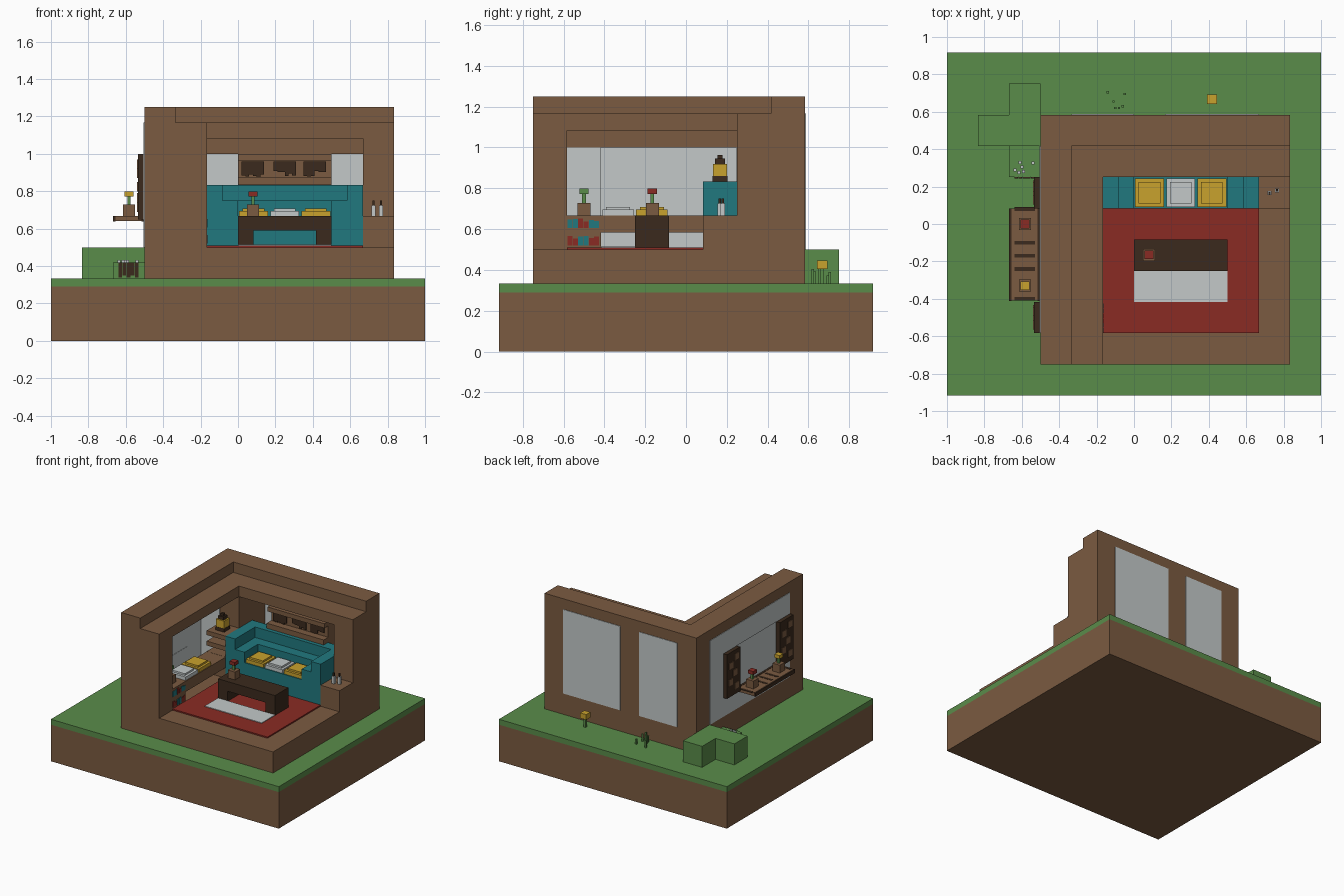
import bpy, bmesh, random
from mathutils import Matrix, Vector

random.seed(4)
cube = bpy.data.objects.get("Cube")
if cube:
    bpy.data.objects.remove(cube, do_unlink=True)


def material(name, hex_code):
    rgb = [int(hex_code[i:i + 2], 16) / 255 for i in (0, 2, 4)]
    lin = [c / 12.92 if c <= 0.04045 else ((c + 0.055) / 1.055) ** 2.4 for c in rgb]
    m = bpy.data.materials.new(name)
    m.use_nodes = True
    m.diffuse_color = (*lin, 1)
    m.node_tree.nodes["Principled BSDF"].inputs["Base Color"].default_value = (*lin, 1)
    return m


WOOD = material("wood_brown", "7b5b41")
DARK = material("dark_wood", "3b2a1d")
GRASS = material("grass_green", "5a8c4a")
TEAL = material("sofa_teal", "21797f")
RED = material("carpet_red", "8a2b24")
PALE = material("pale_grey", "c3c9c9")
GOLD = material("cushion_gold", "c9a22d")
PALE.use_backface_culling = True


def boxes(name, mat, *extents):
    """One object made of boxes given as (x0, x1, y0, y1, z0, z1)."""
    bm = bmesh.new()
    for x0, x1, y0, y1, z0, z1 in extents:
        size = Matrix.Diagonal((x1 - x0, y1 - y0, z1 - z0, 1))
        centre = Vector(((x0 + x1) / 2, (y0 + y1) / 2, (z0 + z1) / 2))
        bmesh.ops.create_cube(bm, size=1, matrix=Matrix.Translation(centre) @ size)
    return finish(name, mat, bm)


def finish(name, mat, bm):
    mesh = bpy.data.meshes.new(name)
    bm.to_mesh(mesh)
    bm.free()
    mesh.materials.append(mat)
    obj = bpy.data.objects.new(name, mesh)
    bpy.context.collection.objects.link(obj)
    return obj


def block(x, y, z0, z1, r):
    return (x - r, x + r, y - r, y + r, z0, z1)


def potted_flower(name, mat, x, y, z):
    boxes(name + "_pot", WOOD, block(x, y, z, z + .062, .032))
    boxes(name + "_stem", GRASS, block(x, y, z + .062, z + .105, .009))
    boxes(name + "_bloom", mat, block(x, y, z + .105, z + .132, .023))


def cushion(name, mat, x, y, z):
    boxes(name, mat, block(x, y, z, z + .028, .077), block(x, y, z + .028, z + .042, .058))


# Ground
boxes("earth", WOOD, (-1, 1, -.917, .917, 0, .29))
boxes("lawn", GRASS, (-1, 1, -.917, .917, .29, .333))

# Room shell: floor, outer walls with window holes, stepped inner walls
boxes("room_floor", WOOD, (-.5, .833, -.75, .583, .333, .5))
boxes("left_wall", WOOD,
      (-.5, -.333, -.75, -.583, .5, 1.25),
      (-.5, -.333, .25, .583, .5, 1.25),
      (-.5, -.333, -.583, .25, 1.0, 1.25))
boxes("back_wall", WOOD,
      (-.333, -.167, .417, .583, .5, 1.25),
      (0, .5, .417, .583, .5, 1.25),
      (.667, .833, .417, .583, .5, 1.25),
      (-.167, 0, .417, .583, 1.0, 1.25),
      (.5, .667, .417, .583, 1.0, 1.25))
boxes("inner_frame", WOOD,
      (-.333, -.167, -.75, -.583, .5, 1.167),
      (-.333, -.167, .25, .417, .5, 1.167),
      (.667, .833, .25, .417, .5, 1.167),
      (-.333, -.167, -.583, .25, 1.083, 1.167),
      (-.167, .667, .25, .417, 1.083, 1.167))

# Window glass
boxes("back_glass", PALE,
      (.167, .667, .578, .587, .5, 1.167), (-.333, 0, .578, .587, .5, 1.167))
boxes("left_glass", PALE,
      (-.504, -.496, -.583, .417, 1.0, 1.167),
      (-.504, -.496, -.583, .417, .5, .667),
      (-.504, -.496, -.583, -.417, .667, 1.0),
      (-.504, -.496, .083, .417, .667, 1.0),
      (-.5, -.335, -.583, -.417, .5, 1.0),
      (-.5, -.333, .244, .25, .5, 1.0))
bm = bmesh.new()
bm.faces.new([bm.verts.new(p) for p in (
    (-.498, -.417, .667), (-.498, .083, .667), (-.498, .083, 1), (-.498, -.417, 1))])
finish("left_window_pane", PALE, bm)

# Shutters and flower shelf outside the left window
for name, y in (("front", -.583), ("rear", .083)):
    boxes(name + "_shutter", DARK, (-.535, -.5, y, y + .167, .65, 1.0))
    boxes(name + "_shutter_patches", WOOD, *[
        (-.539, -.534, y + a, y + a + .05, z, z + .05)
        for a, z in ((.02, .69), (.1, .74), (.04, .8), (.09, .87), (.02, .92))])
boxes("flower_shelf", WOOD, (-.667, -.5, -.41, .083, .64, .667))
boxes("shelf_rim", DARK,
      (-.668, -.655, -.411, .084, .639, .669), (-.515, -.5, -.411, .084, .639, .669),
      *[(-.64, -.53, y, y + .02, .663, .669) for y in (-.41, -.25, -.18, -.11, .07)])
potted_flower("red_shelf_flower", RED, -.583, 0, .667)
potted_flower("gold_shelf_flower", GOLD, -.583, -.33, .667)

# Carpet, rug and low table
boxes("carpet", RED, (-.167, .667, -.583, .083, .5, .51))
boxes("rug", PALE, (0, .5, -.417, -.25, .51, .515))
boxes("low_table", DARK, (0, .5, -.25, -.083, .59, .667),
      (0, .083, -.25, -.083, .5, .59), (.417, .5, -.25, -.083, .5, .59))
potted_flower("table_flower", RED, .08, -.165, .667)

# Sofa with stepped back and arms
boxes("sofa_seat", TEAL, (-.167, .667, .083, .417, .5, .667))
boxes("sofa_back", TEAL, (-.167, .667, .333, .417, .667, .833),
      (-.083, .583, .25, .333, .667, .75))
boxes("sofa_arms", TEAL,
      (-.167, -.083, .083, .333, .667, .833), (-.083, 0, .083, .25, .667, .75),
      (.583, .667, .083, .333, .667, .833), (.5, .583, .083, .25, .667, .75))
for i, mat in enumerate((GOLD, PALE, GOLD)):
    cushion(f"sofa_cushion_{i + 1}", mat, .083 + i / 6, .167, .667)

# Wall rack above the sofa with hanging dark pieces
boxes("wall_rack", WOOD, (0, .5, .36, .417, .835, .875), (0, .5, .37, .417, .965, 1.0))
hangings = []
for x in (.02, .19, .35):
    for k in range(6):
        hangings.append((x + k * .02, x + k * .02 + .02, .408, .416,
                         random.uniform(.875, .91), .96))
boxes("rack_hangings", DARK, *hangings)

# Side table with bottles
boxes("side_table", WOOD, (.667, .833, .083, .25, .5, .667))
for name, x, y in (("left", .765, .18), ("right", .725, .165)):
    boxes(name + "_bottle", PALE, block(x, y, .667, .725, .011))
    boxes(name + "_bottle_cap", DARK, block(x, y, .725, .75, .006))

# Window bench with cushions, books and a plant
boxes("window_bench", WOOD, (-.333, -.167, -.583, .083, .583, .667),
      (-.333, -.167, -.583, -.417, .5, .583))
cushion("bench_cushion_pale", PALE, -.25, -.333, .667)
cushion("bench_cushion_gold", GOLD, -.25, -.167, .667)
potted_flower("bench_plant", GRASS, -.25, -.5, .667)
for row, z in enumerate((.52, .605)):
    for name, mat, odd in (("red", RED, 0), ("teal", TEAL, 1)):
        boxes(f"{name}_books_{row + 1}", mat, *[
            (-.168, -.163, -.58 + k * .026, -.556 + k * .026, z, z + random.uniform(.03, .05))
            for k in range(6) if (k // 2 + row) % 2 == odd])

# Corner shelves holding a lantern
boxes("corner_shelves", WOOD,
      *[(-.333, -.167, .083, .25, z, z + .035) for z in (.633, .715, .798)],
      (-.2, -.167, .21, .25, .5, .8), (-.333, -.167, .083, .25, .5, .633))
boxes("lantern_light", GOLD, block(-.25, .167, .86, .92, .035))
boxes("lantern_frame", DARK, block(-.25, .167, .833, .86, .037),
      block(-.25, .167, .92, .945, .024), block(-.25, .167, .945, .963, .012))

# Hedge blocks and the small flower bed in front of them
boxes("hedge", GRASS, (-.667, -.5, .583, .75, .333, .5), (-.833, -.667, .417, .583, .333, .5),
      (-.667, -.5, .417, .583, .333, .5))
boxes("flower_bed", GRASS, (-.667, -.5, .25, .417, .333, .42))
boxes("flower_bed_stems", DARK, *[
    (-.64 + k * .022, -.62 + k * .022, .244, .25, .34 + (k % 2) * .01, .42) for k in range(5)])
boxes("white_flowers", PALE, *[
    block(x, y, .42, .432, .008) for x, y in
    ((-.61, .33), (-.6, .305), (-.635, .29), (-.59, .28), (-.615, .275), (-.54, .325))])

# Lone flower and grass tuft behind the room
boxes("meadow_flower_stem", GRASS, block(.417, .667, .333, .41, .008))
boxes("meadow_flower", GOLD, block(.417, .667, .405, .447, .026))
boxes("grass_tuft", GRASS, *[
    block(x, y, .333, random.uniform(.37, .41), .006) for x, y in
    ((-.14, .705), (-.05, .695), (-.11, .655), (-.08, .62), (-.06, .63), (-.1, .62))])
